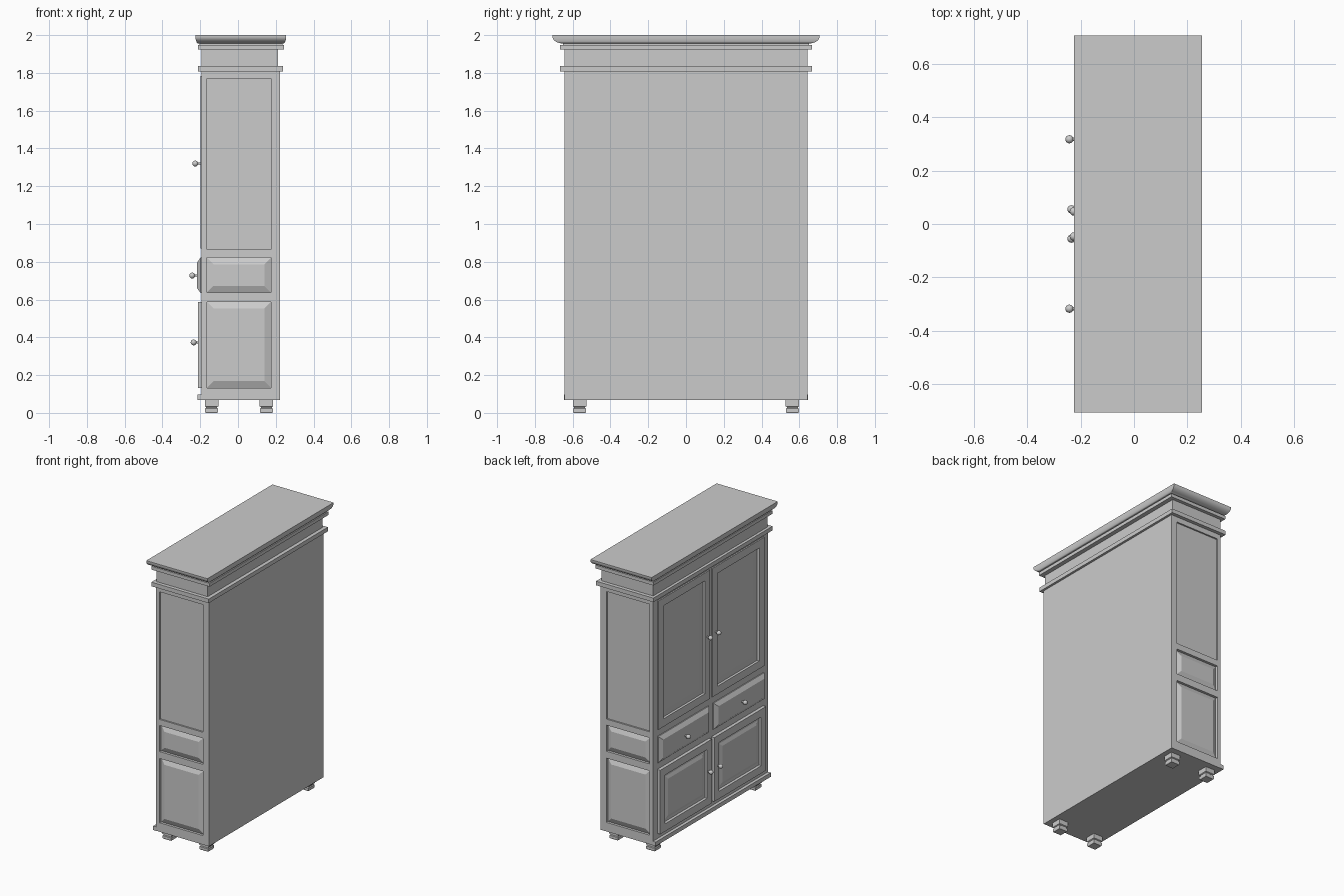
import bpy, bmesh, math
from mathutils import Matrix, Vector

if "Cube" in bpy.data.objects:
    bpy.data.objects.remove(bpy.data.objects["Cube"])


def finish(name, bm, smooth=None):
    bmesh.ops.recalc_face_normals(bm, faces=bm.faces)
    me = bpy.data.meshes.new(name)
    bm.to_mesh(me)
    bm.free()
    ob = bpy.data.objects.new(name, me)
    bpy.context.collection.objects.link(ob)
    if smooth:
        bpy.ops.object.select_all(action='DESELECT')
        ob.select_set(True)
        bpy.context.view_layer.objects.active = ob
        bpy.ops.object.shade_smooth_by_angle(angle=math.radians(smooth))
    return ob


def loft(name, loops, smooth=None):
    """Closed solid through a stack of rectangular loops."""
    bm = bmesh.new()
    rings = [[bm.verts.new(p) for p in loop] for loop in loops]
    for a, b in zip(rings, rings[1:]):
        for i in range(4):
            j = (i + 1) % 4
            bm.faces.new((a[i], a[j], b[j], b[i]))
    bm.faces.new(rings[0])
    bm.faces.new(rings[-1])
    return finish(name, bm, smooth)


def rect(u0, u1, v0, v1, inset=0.0):
    return [(u0 + inset, v0 + inset), (u1 - inset, v0 + inset),
            (u1 - inset, v1 - inset), (u0 + inset, v1 - inset)]


def level(x0, x1, y, z):
    return [(u, v, z) for u, v in rect(x0, x1, -y, y)]


def slab(name, x0, x1, y, z0, z1):
    return loft(name, [level(x0, x1, y, z0), level(x0, x1, y, z1)])


def side_panel(name, r, steps, s):
    return loft(name, [[(u, s * d, v) for u, v in rect(*r, i)] for i, d in steps])


def face_panel(name, r, steps):
    return loft(name, [[(-d, u, v) for u, v in rect(*r, i)] for i, d in steps])


def carve(ob, cutter):
    cutter.hide_render = True
    m = ob.modifiers.new("carve", 'BOOLEAN')
    m.operation = 'DIFFERENCE'
    m.solver = 'EXACT'
    m.object = cutter
    bpy.context.view_layer.objects.active = ob
    bpy.ops.object.modifier_apply(modifier=m.name)
    bpy.data.objects.remove(cutter)


def knob(name, x, y, z, base):
    bm = bmesh.new()
    bmesh.ops.create_uvsphere(bm, u_segments=16, v_segments=10, radius=0.0155,
                              matrix=Matrix.Translation((x, y, z)))
    neck = Matrix.Translation(((x + base) / 2, y, z)) @ Matrix.Rotation(math.pi / 2, 4, 'Y')
    bmesh.ops.create_cone(bm, cap_ends=True, segments=12, radius1=0.006, radius2=0.006,
                          depth=abs(x - base), matrix=neck)
    finish(name, bm, 40)


# carcass with carved side panels
body = slab("carcass", -0.192, 0.222, 0.643, 0.068, 1.81)
flat = [(0, 0.70), (0, 0.632)]
raised = [(0, 0.70), (0, 0.625), (0.036, 0.641)]
for s in (-1, 1):
    for z0, z1, steps in ((0.865, 1.77, flat), (0.637, 0.822, raised), (0.132, 0.588, raised)):
        carve(body, side_panel("panel_cutter", (-0.165, 0.175, z0, z1), steps, s))

# door pockets, doors, drawers and knobs on the face side
for s, tag in ((-1, "a"), (1, "b")):
    def span(y0, y1):
        return tuple(sorted((s * y0, s * y1)))
    up = span(0.012, 0.595) + (0.868, 1.785)
    low = span(0.012, 0.595) + (0.130, 0.588)
    for r in (up, low):
        carve(body, face_panel("pocket_cutter", r, [(0, 0.25), (0, 0.170)]))
    face_panel("upper_door_" + tag, up,
               [(0.002, 0.170), (0.002, 0.199), (0.058, 0.199), (0.060, 0.184), (0.11, 0.190)])
    face_panel("lower_door_" + tag, low,
               [(0.002, 0.170), (0.002, 0.213), (0.056, 0.213), (0.060, 0.198),
                (0.078, 0.198), (0.100, 0.207)])
    face_panel("drawer_" + tag, span(0.025, 0.595) + (0.635, 0.822),
               [(0, 0.185), (0, 0.199), (0.028, 0.218)])
    knob("upper_knob_" + tag, -0.226, s * 0.047, 1.32, -0.197)
    knob("lower_knob_" + tag, -0.235, s * 0.055, 0.373, -0.210)
    knob("drawer_knob_" + tag, -0.2425, s * 0.318, 0.727, -0.216)

# base moulding
loft("base_moulding", [[(x, y, z) for x, y in rect(-0.214, -0.185, -0.645, 0.645)]
                       for z in (0.068, 0.097)])

# cornice: lower moulding, frieze, upper moulding, rounded crown
slab("lower_moulding", -0.212, 0.238, 0.668, 1.807, 1.836)
slab("frieze", -0.192, 0.212, 0.642, 1.83, 1.93)
slab("upper_moulding", -0.211, 0.243, 0.666, 1.924, 1.948)
slab("crown_neck", -0.205, 0.235, 0.65, 1.945, 1.96)
crown = []
for i in range(8):
    a = math.pi / 2 * i / 7
    k = 1 - math.sin(a)
    crown.append(level(-0.225 + 0.014 * k, 0.255 - 0.014 * k, 0.707 - 0.055 * k,
                       1.993 - 0.037 * math.cos(a)))
crown.append(level(-0.225, 0.255, 0.707, 2.0))
loft("crown", crown, 30)

# stepped feet
for cx in (-0.14, 0.15):
    for cy in (-0.563, 0.563):
        steps = [(0.031, 0), (0.034, 0.006), (0.034, 0.022), (0.029, 0.026),
                 (0.029, 0.031), (0.036, 0.035), (0.036, 0.07)]
        loft("foot", [[(u, v, z) for u, v in rect(cx - h, cx + h, cy - h, cy + h)]
                      for h, z in steps])
